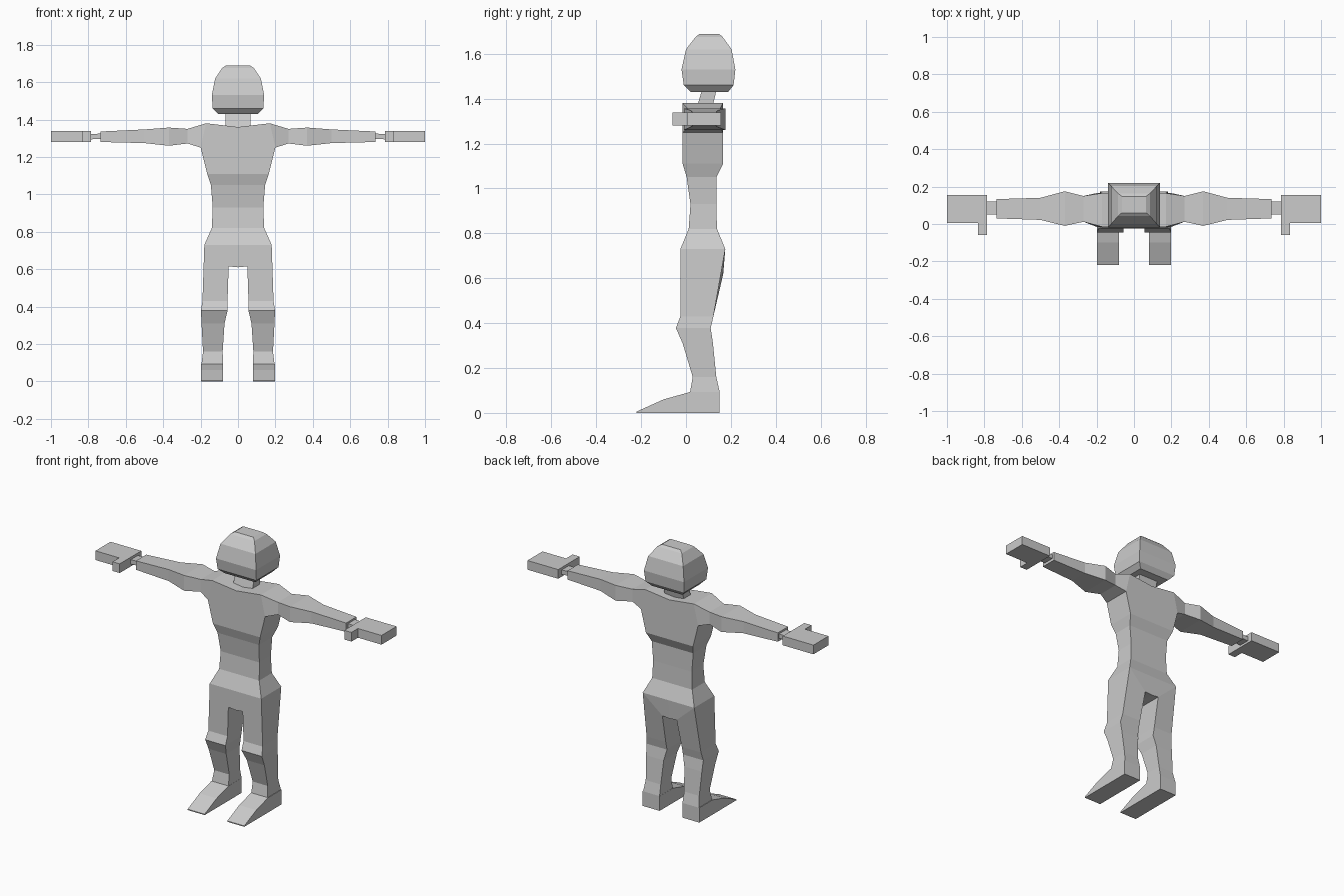
import bpy, bmesh

cube = bpy.data.objects.get("Cube")
if cube:
    bpy.data.objects.remove(cube, do_unlink=True)

# One plain colour
clay = bpy.data.materials.new("light_grey")
clay.use_nodes = True
clay.diffuse_color = (0.6, 0.6, 0.6, 1)
clay.node_tree.nodes["Principled BSDF"].inputs["Base Color"].default_value = (0.6, 0.6, 0.6, 1)


def loft(bm, rings, skip=(), start=False, end=False):
    """Bridge rings of points; skip holds (segment, side) pairs left open."""
    vs = [[bm.verts.new(p) for p in r] for r in rings]
    n = len(rings[0])
    for i in range(len(vs) - 1):
        for k in range(n):
            if (i, k) not in skip:
                j = (k + 1) % n
                bm.faces.new((vs[i][k], vs[i][j], vs[i + 1][j], vs[i + 1][k]))
    if start:
        bm.faces.new(vs[0][::-1])
    if end:
        bm.faces.new(vs[-1])


def level(z, x0, x1, y0, y1, z_out=None):
    """Rectangle across the vertical direction; z_out tilts its outer edge."""
    zo = z if z_out is None else z_out
    return [(x0, y0, z), (x1, y0, zo), (x1, y1, zo), (x0, y1, z)]


def slice_x(x, y0, y1, z0, z1, x_top=None):
    """Rectangle across the arm direction; x_top tilts its upper edge."""
    xt = x if x_top is None else x_top
    return [(x, y0, z0), (xt, y0, z1), (xt, y1, z1), (x, y1, z0)]


def finish(bm, name, mirror=False):
    bmesh.ops.remove_doubles(bm, verts=bm.verts[:], dist=0.0005)
    bmesh.ops.recalc_face_normals(bm, faces=bm.faces[:])
    me = bpy.data.meshes.new(name)
    bm.to_mesh(me)
    bm.free()
    me.materials.append(clay)
    ob = bpy.data.objects.new(name, me)
    bpy.context.collection.objects.link(ob)
    if mirror:
        m = ob.modifiers.new("Mirror", "MIRROR")
        m.use_clip = True
    return ob


# Body: left half of torso, arm and leg as one skin, then mirrored
bm = bmesh.new()
torso = [
    level(0.61, 0, 0.05, -0.025, 0.165, 0.615),
    level(0.73, 0, 0.18, -0.025, 0.175),
    level(0.82, 0, 0.14, 0.012, 0.138),
    level(0.93, 0, 0.135, 0.02, 0.135),
    level(1.05, 0, 0.145, 0.003, 0.135),
    level(1.11, 0, 0.165, -0.015, 0.165),
    level(1.25, 0, 0.20, -0.015, 0.165),
    level(1.36, 0, 0.17, -0.015, 0.165, 1.38),
]
# The centre line stays open, as do the hip and shoulder sockets
open_sides = {(i, 3) for i in range(7)} | {(0, 1), (6, 1)}
loft(bm, torso, open_sides, start=True, end=True)

# Arm
loft(bm, [
    slice_x(0.20, -0.015, 0.165, 1.25, 1.38, 0.17),
    slice_x(0.27, 0.012, 0.15, 1.272, 1.35),
    slice_x(0.37, -0.01, 0.175, 1.26, 1.357),
    slice_x(0.50, 0.022, 0.14, 1.274, 1.347),
    slice_x(0.735, 0.03, 0.133, 1.28, 1.336),
], end=True)

# Leg
loft(bm, [
    level(0.615, 0.05, 0.18, -0.025, 0.165, 0.73)[:2]
    + [(0.18, 0.175, 0.73), (0.05, 0.165, 0.615)],
    level(0.43, 0.056, 0.19, -0.025, 0.122),
    level(0.378, 0.056, 0.198, -0.045, 0.11),
    level(0.31, 0.072, 0.195, -0.015, 0.12),
    level(0.16, 0.082, 0.187, 0.03, 0.135),
    level(0.093, 0.08, 0.195, 0.018, 0.15),
], end=True)
finish(bm, "body", mirror=True)

# Feet: wedge profile stretched sideways
bm = bmesh.new()
profile = [(0.15, 0), (0.15, 0.093), (0.018, 0.093), (-0.10, 0.06), (-0.22, 0.006), (-0.22, 0)]
loft(bm, [[(x, y, z) for y, z in profile] for x in (0.079, 0.198)], start=True, end=True)
finish(bm, "feet", mirror=True)

# Wrists
bm = bmesh.new()
loft(bm, [slice_x(0.733, 0.05, 0.12, 1.297, 1.325),
          slice_x(0.79, 0.05, 0.12, 1.294, 1.322)], start=True, end=True)
finish(bm, "wrists", mirror=True)

# Hands: palm block with the thumb drawn out of its front
bm = bmesh.new()
hand = [(0.785, -0.06), (0.835, -0.06), (0.835, 0.005), (1.0, 0.005), (1.0, 0.155), (0.785, 0.155)]
loft(bm, [[(x, y, z) for x, y in hand] for z in (1.28, 1.338)], start=True, end=True)
finish(bm, "hands", mirror=True)

# Neck, leaning back towards the top
bm = bmesh.new()
loft(bm, [level(1.35, -0.067, 0.067, 0.045, 0.115),
          level(1.435, -0.067, 0.067, 0.07, 0.135)], start=True, end=True)
finish(bm, "neck")

# Head: stacked rectangles, height, half width, front and back
bm = bmesh.new()
head = [
    (1.43, 0.107, 0.02, 0.188),
    (1.46, 0.135, -0.01, 0.212),
    (1.53, 0.14, -0.02, 0.22),
    (1.62, 0.122, 0.0, 0.203),
    (1.675, 0.085, 0.043, 0.163),
    (1.688, 0.065, 0.06, 0.148),
]
loft(bm, [level(z, -w, w, y0, y1) for z, w, y0, y1 in head], start=True, end=True)
finish(bm, "head")
